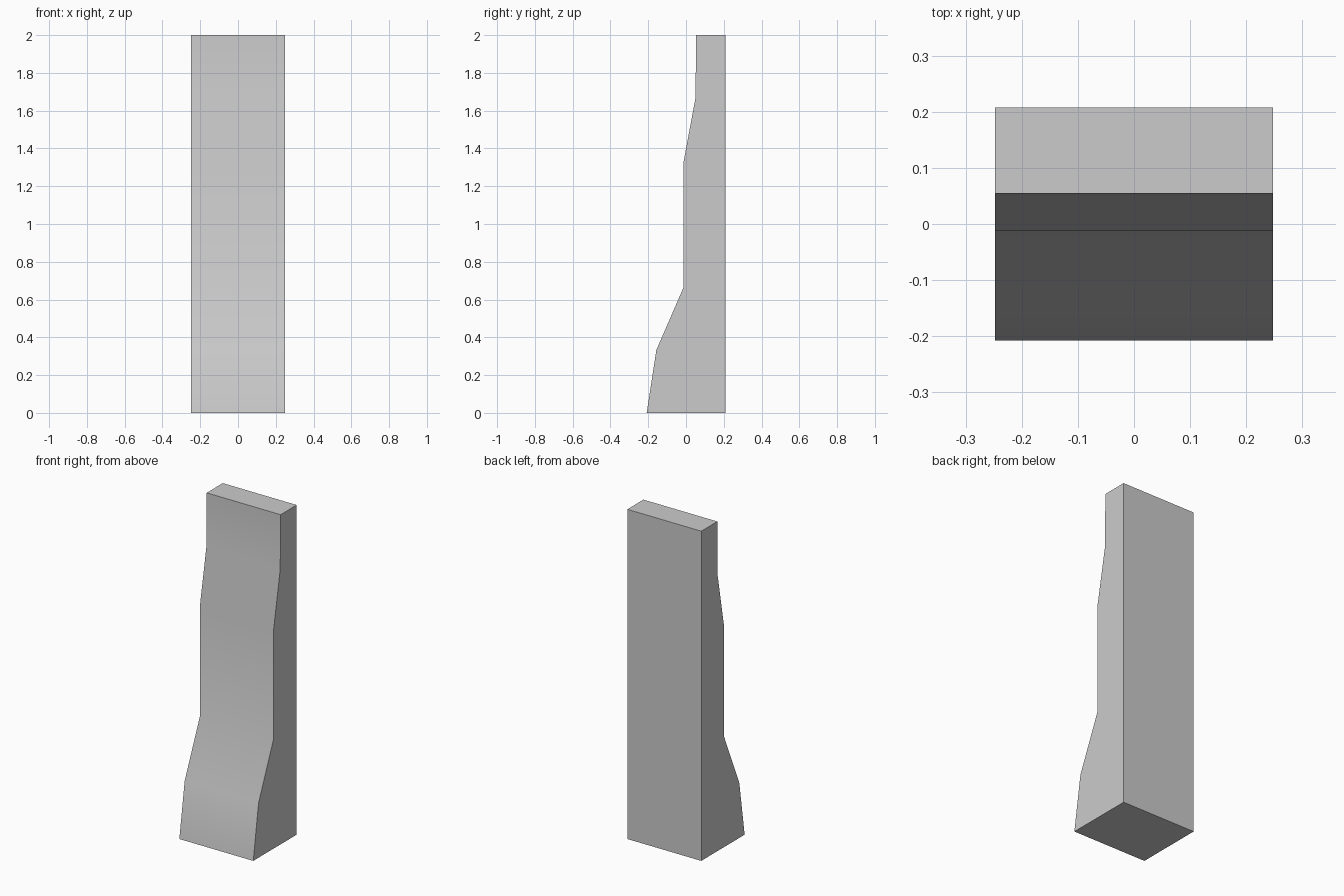
import bpy
import bmesh
import math

if "Cube" in bpy.data.objects:
    bpy.data.objects.remove(bpy.data.objects["Cube"])

HALF_WIDTH = 0.248

# Side profile (y, z): straight back, stepped and tapering front
profile = [
    (0.208, 0.0), (0.208, 2.0), (0.054, 2.0), (0.05, 1.667),
    (-0.012, 1.333), (-0.012, 0.667), (-0.157, 0.333), (-0.208, 0.0),
]

# Extrude the profile across the width
bm = bmesh.new()
side = bm.faces.new([bm.verts.new((-HALF_WIDTH, y, z)) for y, z in profile])
result = bmesh.ops.extrude_face_region(bm, geom=[side], use_keep_orig=True)
verts = [g for g in result["geom"] if isinstance(g, bmesh.types.BMVert)]
bmesh.ops.translate(bm, verts=verts, vec=(2 * HALF_WIDTH, 0, 0))
bmesh.ops.recalc_face_normals(bm, faces=bm.faces)

mesh = bpy.data.meshes.new("tapered_pillar")
bm.to_mesh(mesh)
bm.free()
pillar = bpy.data.objects.new("tapered_pillar", mesh)
bpy.context.collection.objects.link(pillar)

# Smooth front slope with crisp outer edges
bpy.context.view_layer.objects.active = pillar
pillar.select_set(True)
bpy.ops.object.shade_smooth_by_angle(angle=math.radians(30))
